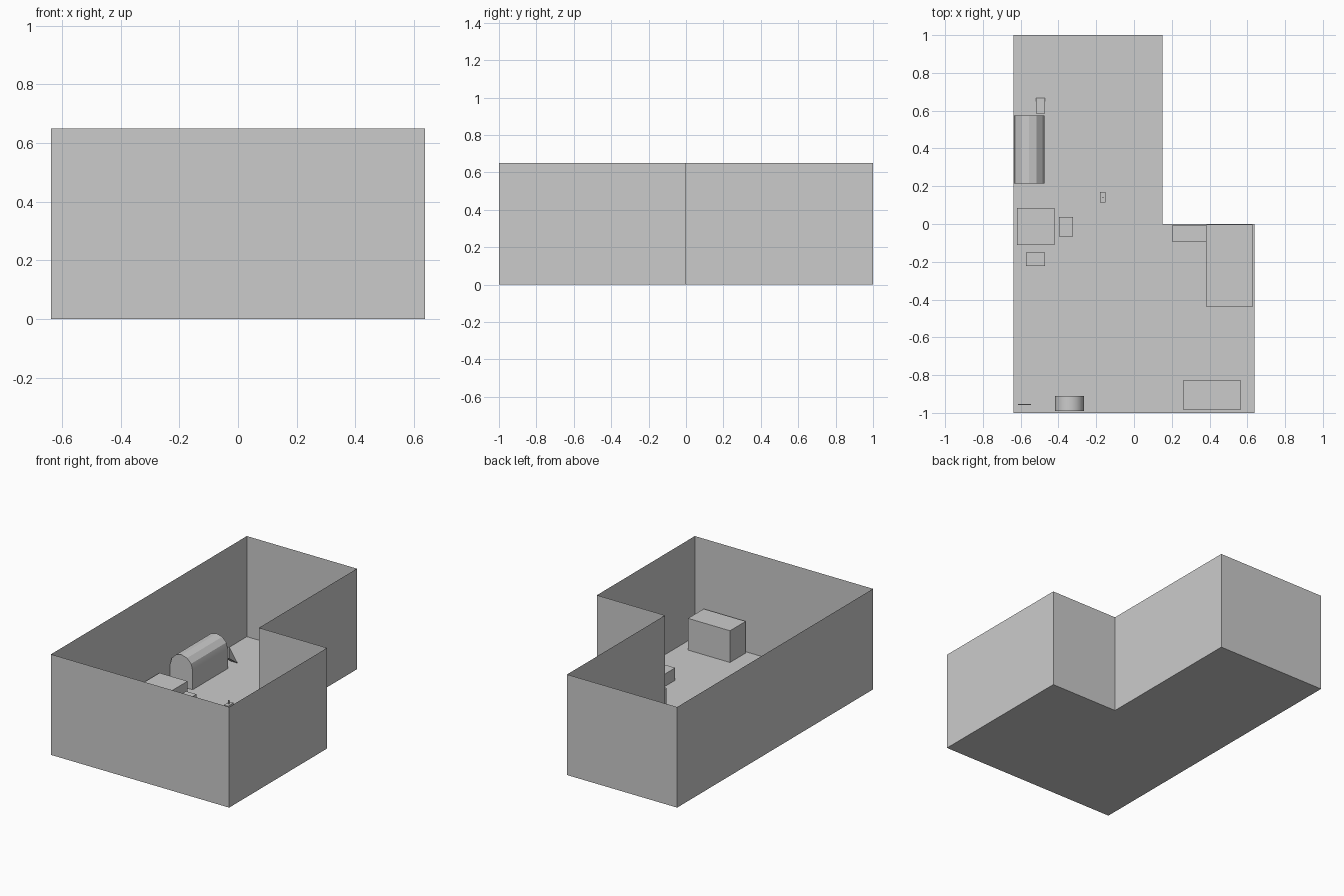
import bpy
import math

if "Cube" in bpy.data.objects:
    bpy.data.objects.remove(bpy.data.objects["Cube"])


def mesh_object(name, verts, faces):
    mesh = bpy.data.meshes.new(name)
    mesh.from_pydata(verts, [], faces)
    mesh.update()
    obj = bpy.data.objects.new(name, mesh)
    bpy.context.collection.objects.link(obj)
    return obj


def box(name, x0, x1, y0, y1, z1, z0=0.0):
    bpy.ops.mesh.primitive_cube_add(size=1, location=((x0 + x1) / 2, (y0 + y1) / 2, (z0 + z1) / 2))
    obj = bpy.context.object
    obj.name = name
    obj.scale = (x1 - x0, y1 - y0, z1 - z0)
    bpy.ops.object.transform_apply(location=False, rotation=False, scale=True)
    return obj


def prism(name, start, end):
    """Closed solid between two matching outlines."""
    n = len(start)
    sides = [(i, (i + 1) % n, (i + 1) % n + n, i + n) for i in range(n)]
    return mesh_object(name, start + end, sides + [tuple(range(n))[::-1], tuple(range(n, 2 * n))])


def arch(name, x0, x1, y0, y1, spring, segments, angle):
    """Straight sides with a half-round top, running along y."""
    r, cx = (x1 - x0) / 2, (x0 + x1) / 2
    outline = [(x0, 0), (x1, 0)]
    for i in range(segments + 1):
        a = math.pi * i / segments
        outline.append((cx + r * math.cos(a), spring + r * math.sin(a)))
    # outline runs counter-clockwise seen from -y
    obj = prism(name, [(x, y1, z) for x, z in outline][::-1], [(x, y0, z) for x, z in outline][::-1])
    bpy.ops.object.select_all(action='DESELECT')
    obj.select_set(True)
    bpy.context.view_layer.objects.active = obj
    bpy.ops.object.mode_set(mode='EDIT')
    bpy.ops.mesh.select_all(action='SELECT')
    bpy.ops.mesh.normals_make_consistent(inside=False)
    bpy.ops.object.mode_set(mode='OBJECT')
    bpy.ops.object.shade_smooth_by_angle(angle=math.radians(angle))
    return obj


# L-shaped room shell: floor and thin walls, open at the top
plan = [(-0.637, -1), (0.637, -1), (0.637, 0), (0.15, 0), (0.15, 1), (-0.637, 1)]
n = len(plan)
mesh_object("room_shell",
            [(x, y, 0) for x, y in plan] + [(x, y, 0.65) for x, y in plan],
            [tuple(range(n))] + [(i, (i + 1) % n, (i + 1) % n + n, i + n) for i in range(n)])

# Arched shelter with a ramp at its end
arch("arched_shelter", -0.635, -0.475, 0.215, 0.575, 0.125, 6, 29)
ramp = [(0.585, 0.135), (0.585, 0.06), (0.668, 0.0)]
prism("ramp", [(-0.47, y, z) for y, z in ramp], [(-0.52, y, z) for y, z in ramp])

# Low blocks in the middle of the room
box("low_table", -0.62, -0.42, -0.11, 0.085, 0.12)
box("stool", -0.397, -0.323, -0.067, 0.037, 0.08)
box("side_block", -0.572, -0.47, -0.222, -0.152, 0.08)

# Small block with a peg
box("small_block", -0.18, -0.15, 0.113, 0.17, 0.02)
box("peg", -0.168, -0.162, 0.138, 0.144, 0.045, 0.02)

# Furniture along the right-hand side
box("bed", 0.385, 0.627, -0.44, -0.003, 0.08)
box("bedside_cabinet", 0.205, 0.385, -0.095, -0.005, 0.13)
box("chest", 0.263, 0.563, -0.985, -0.825, 0.205)

# Pieces against the front wall
arch("arched_cabinet", -0.418, -0.265, -0.99, -0.91, 0.12, 16, 30)
box("thin_panel", -0.615, -0.545, -0.958, -0.952, 0.15)
